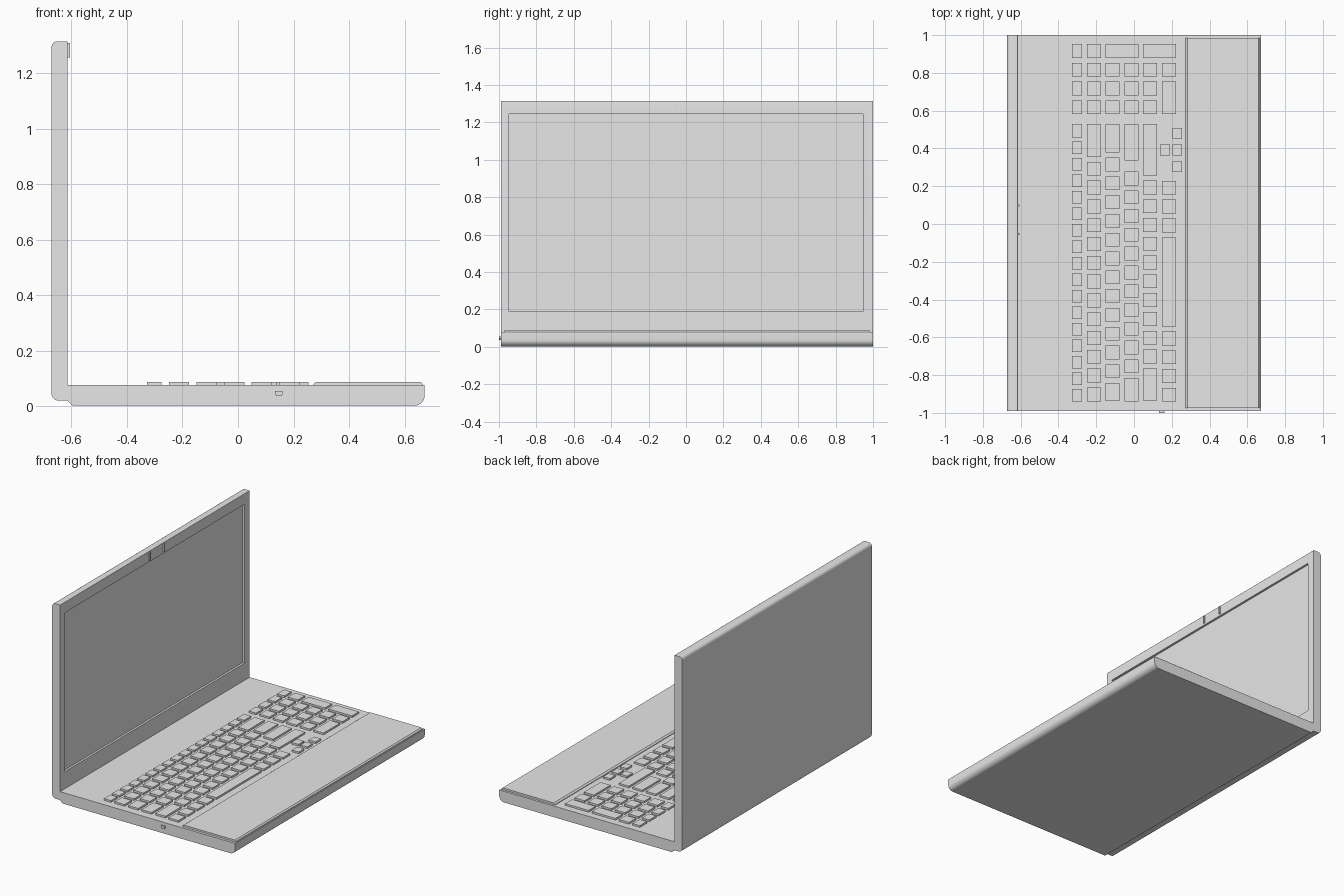
import bpy, bmesh
from math import copysign
from mathutils import Vector, Matrix

cube = bpy.data.objects.get("Cube")
if cube:
    bpy.data.objects.remove(cube, do_unlink=True)

grey = bpy.data.materials.new("light_grey")
grey.use_nodes = True
COLOUR = (0.8, 0.8, 0.8, 1)
grey.diffuse_color = COLOUR
grey.node_tree.nodes["Principled BSDF"].inputs["Base Color"].default_value = COLOUR

Y0, Y1 = -0.99, 1.0          # side faces of the body
DECK, TOP = 0.076, 0.088     # deck height and height of keys


def finish(name, bm, smooth=False):
    bmesh.ops.recalc_face_normals(bm, faces=bm.faces[:])
    mesh = bpy.data.meshes.new(name)
    bm.to_mesh(mesh)
    bm.free()
    mesh.materials.append(grey)
    obj = bpy.data.objects.new(name, mesh)
    bpy.context.collection.objects.link(obj)
    if smooth:
        bpy.ops.object.select_all(action='DESELECT')
        obj.select_set(True)
        bpy.context.view_layer.objects.active = obj
        bpy.ops.object.shade_smooth_by_angle(angle=0.6)
    return obj


def box(bm, x0, x1, y0, y1, z0, z1):
    size = Matrix.Diagonal((x1 - x0, y1 - y0, z1 - z0, 1))
    centre = Matrix.Translation(((x0 + x1) / 2, (y0 + y1) / 2, (z0 + z1) / 2))
    bmesh.ops.create_cube(bm, size=1, matrix=centre @ size)


def rounded(corners, steps=6):
    """Turn (x, z, radius) corners into an outline with circular arcs."""
    out = []
    pts = [Vector(c[:2]) for c in corners]
    for i, b in enumerate(pts):
        r = corners[i][2]
        if r == 0:
            out.append(b)
            continue
        a = b + (pts[i - 1] - b).normalized() * r
        c = b + (pts[(i + 1) % len(pts)] - b).normalized() * r
        for k in range(steps + 1):
            t = k / steps
            wa, wb, wc = (1 - t) ** 2, 1.414 * t * (1 - t), t * t
            out.append((a * wa + b * wb + c * wc) / (wa + wb + wc))
    return out


def prism(outline, y0, y1):
    bm = bmesh.new()
    face = bm.faces.new([bm.verts.new((p[0], y0, p[1])) for p in outline])
    ext = bmesh.ops.extrude_face_region(bm, geom=[face])
    moved = [v for v in ext["geom"] if isinstance(v, bmesh.types.BMVert)]
    bmesh.ops.translate(bm, verts=moved, vec=(0, y1 - y0, 0))
    bmesh.ops.recalc_face_normals(bm, faces=bm.faces[:])
    return bm


# Base with rounded front edge and sloped rear edge
finish("base", prism(rounded([
    (-0.615, DECK, 0), (-0.615, 0.02, 0), (-0.597, 0.002, 0.006),
    (0.672, 0.002, 0.035), (0.672, DECK, 0)]), Y0, Y1), True)

# Lid with rounded outer edges and a recessed screen
lid = prism(rounded([
    (-0.672, 0.02, 0.025), (-0.614, 0.02, 0),
    (-0.614, 1.315, 0.004), (-0.672, 1.315, 0.022)]), Y0, Y1)
screen = max((f for f in lid.faces if f.normal.x > 0.99), key=lambda f: f.calc_area())
bmesh.ops.inset_region(lid, faces=[screen], thickness=0.05)
for v in screen.verts:
    v.co.y = copysign(0.946, v.co.y)
    v.co.z = 1.245 if v.co.z > 0.6 else 0.19
ext = bmesh.ops.extrude_discrete_faces(lid, faces=[screen])["faces"][0]
rim = list(ext.verts)
bmesh.ops.translate(lid, verts=rim, vec=(-0.014, 0, 0))
# Join the recess floor to the bezel with side walls
border = [e for e in lid.edges if e.is_boundary]
if border:
    bmesh.ops.bridge_loops(lid, edges=border)
finish("lid", lid, True)

# Rubber stops at the top of the bezel
for name, y in (("left_stop", 0.097), ("right_stop", -0.053)):
    bm = bmesh.new()
    box(bm, -0.616, -0.606, y - 0.005, y + 0.005, 1.257, 1.308)
    finish(name, bm)

# Raised palm rest with chamfered long edges
finish("palm_rest", prism([
    (0.272, DECK - 0.003), (0.272, DECK + 0.004), (0.282, TOP), (0.658, TOP),
    (0.666, DECK + 0.004), (0.666, DECK - 0.003)], Y0 + 0.017, Y1 - 0.015))

# Side port with a tapered lower half
finish("side_port", prism([
    (0.133, 0.055), (0.133, 0.043), (0.139, 0.036),
    (0.155, 0.036), (0.161, 0.043), (0.161, 0.055)], -1.0, -0.98))

# Keyboard rows: each runs from the given start towards -y
KEY, PITCH, GAP = 0.073, 0.0995, 0.0265
keys = bmesh.new()


def row(x0, x1, start, widths, gap=GAP):
    y = start
    for w in widths:
        box(keys, x0, x1, y - w, y, DECK - 0.004, TOP)
        y -= w + gap


def row_x(i):
    x = -0.249 + 0.0993 * i
    return x, x + KEY


# Main block
NUM, MAIN = 0.953, 0.53
row(-0.328, -0.275, MAIN, [0.073] + [0.066] * 16, 0.0213)
row(*row_x(0), MAIN, [0.175] + [KEY] * 13)
row(*row_x(1), MAIN, [0.152] + [KEY] * 12 + [0.095])
row(*row_x(2), MAIN, [0.193])
row(*row_x(2), 0.278, [KEY] * 11 + [0.122])
row(*row_x(3), MAIN, [0.273] + [KEY] * 10 + [0.17])
row(*row_x(4), 0.228, [KEY] * 3 + [0.472] + [KEY] * 4)

# Number block, with two double-depth keys at its outer edge
row(-0.328, -0.275, NUM, [KEY] * 4)
row(*row_x(0), NUM, [KEY] * 4)
for i in (1, 3):
    row(row_x(i)[0], row_x(i + 1)[1], NUM, [KEY])
for i in (1, 2, 3):
    row(*row_x(i), NUM - PITCH, [KEY] * 3)
row(*row_x(4), NUM - PITCH, [KEY, 2 * KEY + GAP])

# Arrow keys
row(0.138, 0.19, 0.42, [0.057])
row(0.204, 0.254, 0.508, [0.057] * 3, 0.031)
finish("keyboard_keys", keys)
